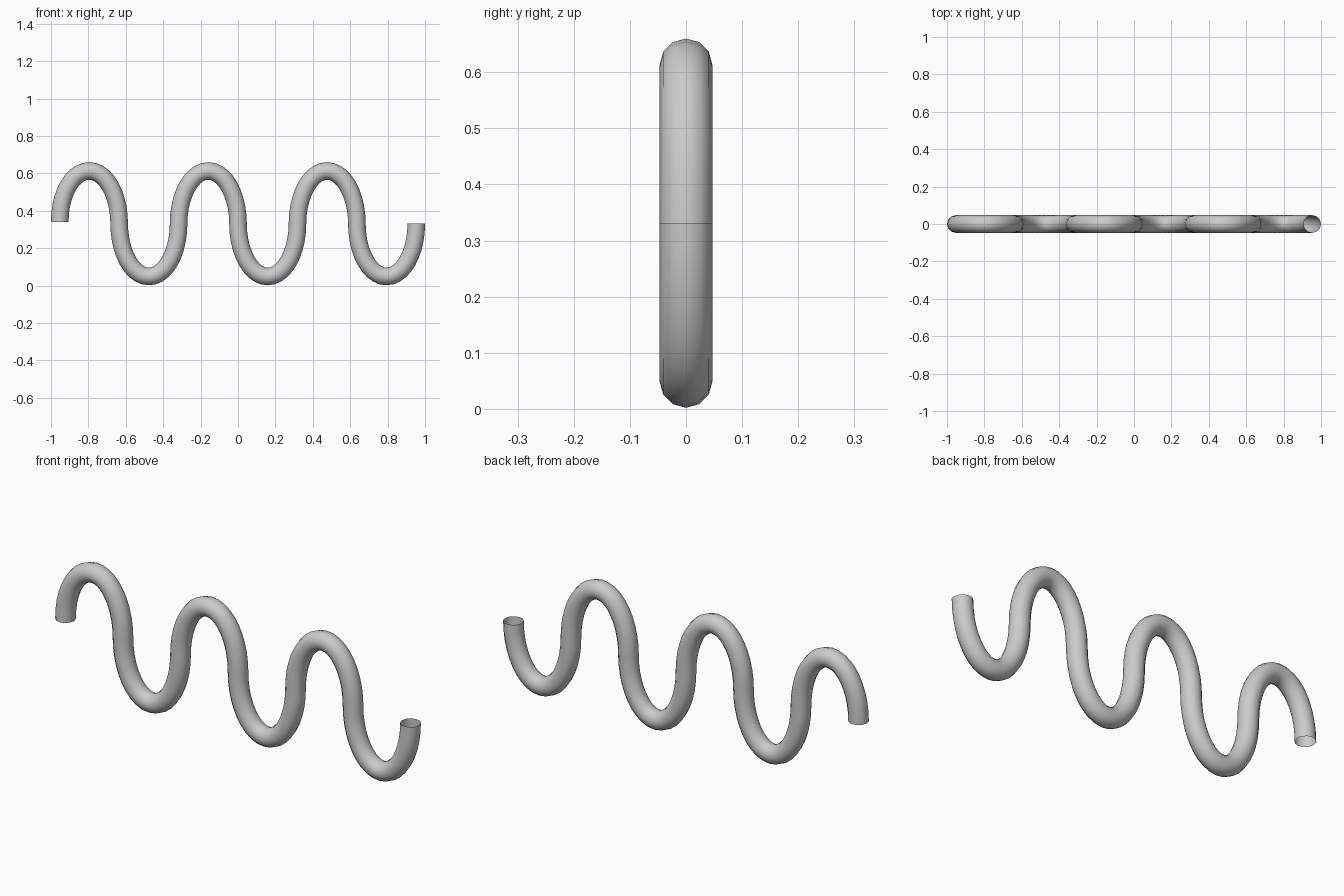
import bpy

if "Cube" in bpy.data.objects:
    bpy.data.objects.remove(bpy.data.objects["Cube"])

RADIUS = 0.047
MID_Z, AMP = 0.331, 0.282
STEP = 0.3177          # spacing between mid-height crossings
K = 0.5523             # elliptical handle factor

# Control points: mid crossing, crest, crossing, trough, ...
pts = []
for i in range(13):
    x = -0.953 + i * STEP / 2
    if i % 2 == 0:
        d = 1 if i % 4 == 0 else -1          # rising or falling crossing
        pts.append(((x, 0, MID_Z), (0, 0, d * AMP * K)))
    else:
        s = 1 if i % 4 == 1 else -1          # crest or trough
        pts.append(((x, 0, MID_Z + s * AMP), (STEP / 2 * K, 0, 0)))
# First end stops slightly higher
pts[0] = ((-0.953, 0, 0.341), (0, 0, AMP * K))

# Serpentine open tube
curve = bpy.data.curves.new("wavy_tube", 'CURVE')
curve.dimensions = '3D'
curve.resolution_u = 10
curve.bevel_depth = RADIUS
curve.bevel_resolution = 4
curve.use_fill_caps = False
spline = curve.splines.new('BEZIER')
spline.bezier_points.add(len(pts) - 1)
for bp, (co, h) in zip(spline.bezier_points, pts):
    bp.handle_left_type = bp.handle_right_type = 'FREE'
    bp.co = co
    bp.handle_left = [c - d for c, d in zip(co, h)]
    bp.handle_right = [c + d for c, d in zip(co, h)]
spline.use_smooth = True

tube = bpy.data.objects.new("wavy_tube", curve)
bpy.context.collection.objects.link(tube)

# Turn the tube into a smooth mesh
bpy.context.view_layer.objects.active = tube
tube.select_set(True)
bpy.ops.object.convert(target='MESH')
bpy.ops.object.shade_smooth()
